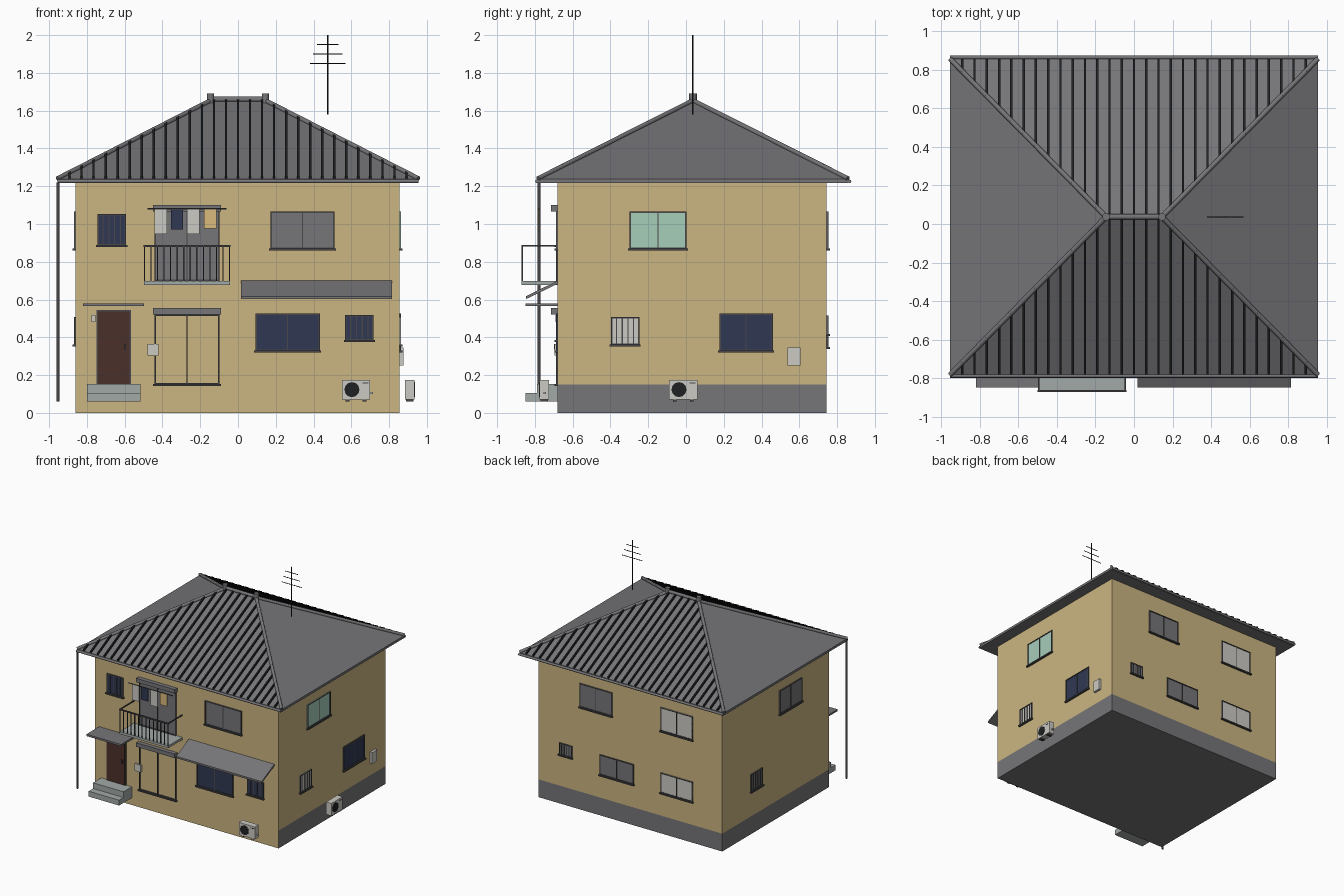
import bpy, bmesh
from mathutils import Vector, Matrix

cube = bpy.data.objects.get("Cube")
if cube:
    bpy.data.objects.remove(cube, do_unlink=True)

# Materials
COLOURS = {
    "wall_sand": (0.60, 0.46, 0.22),
    "roof_grey": (0.18, 0.18, 0.19),
    "frame_grey": (0.065, 0.065, 0.07),
    "black": (0.014, 0.015, 0.016),
    "concrete": (0.36, 0.40, 0.385),
    "off_white": (0.60, 0.59, 0.55),
    "mint": (0.38, 0.61, 0.49),
    "navy": (0.03, 0.04, 0.085),
    "door_brown": (0.07, 0.03, 0.023),
    "cloth_yellow": (0.70, 0.50, 0.20),
}
MATS = {}
for key, rgb in COLOURS.items():
    m = bpy.data.materials.new(key)
    m.use_nodes = True
    m.diffuse_color = (*rgb, 1)
    m.node_tree.nodes["Principled BSDF"].inputs["Base Color"].default_value = (*rgb, 1)
    MATS[key] = m

# House body limits and the outward mapping of each wall
X0, X1, Y0, Y1, EAVE = -0.86, 0.855, -0.68, 0.745, 1.22
WALLS = {
    "front": lambda u, v, z: Vector((u, Y0 - v, z)),
    "back": lambda u, v, z: Vector((u, Y1 + v, z)),
    "right": lambda u, v, z: Vector((X1 + v, u, z)),
    "left": lambda u, v, z: Vector((X0 - v, u, z)),
}


class Part:
    """Collects solids of several colours into one object."""

    def __init__(self, name):
        self.name, self.bm, self.slots = name, bmesh.new(), []

    def paint(self, verts, mat):
        if mat not in self.slots:
            self.slots.append(mat)
        for f in {f for v in verts for f in v.link_faces}:
            f.material_index = self.slots.index(mat)

    def box(self, a, b, mat):
        a, b = Vector(a), Vector(b)
        size = [abs(q - p) for p, q in zip(a, b)]
        mtx = Matrix.Translation((a + b) / 2) @ Matrix.Diagonal((*size, 1))
        self.paint(bmesh.ops.create_cube(self.bm, size=1, matrix=mtx)["verts"], mat)

    def on_wall(self, wall, u, v, z, mat):
        at = WALLS[wall]
        self.box(at(u[0], v[0], z[0]), at(u[1], v[1], z[1]), mat)

    def tube(self, a, b, r, mat, sides=8):
        a, b = Vector(a), Vector(b)
        mtx = Matrix.Translation((a + b) / 2) @ (b - a).to_track_quat("Z", "Y").to_matrix().to_4x4()
        self.paint(bmesh.ops.create_cone(self.bm, cap_ends=True, segments=sides, radius1=r, radius2=r,
                                         depth=(b - a).length, matrix=mtx)["verts"], mat)

    def prism(self, section, x0, x1, mat):
        ends = [[self.bm.verts.new((x, y, z)) for y, z in section] for x in (x0, x1)]
        n = len(section)
        for ring in ends:
            self.bm.faces.new(ring)
        for i in range(n):
            j = (i + 1) % n
            self.bm.faces.new((ends[0][i], ends[0][j], ends[1][j], ends[1][i]))
        self.paint(ends[0] + ends[1], mat)

    def done(self, smooth=False):
        bmesh.ops.recalc_face_normals(self.bm, faces=self.bm.faces)
        mesh = bpy.data.meshes.new(self.name)
        self.bm.to_mesh(mesh)
        self.bm.free()
        for s in self.slots:
            mesh.materials.append(MATS[s])
        ob = bpy.data.objects.new(self.name, mesh)
        bpy.context.collection.objects.link(ob)
        if smooth:
            bpy.ops.object.select_all(action="DESELECT")
            bpy.context.view_layer.objects.active = ob
            ob.select_set(True)
            bpy.ops.object.shade_smooth_by_angle(angle=0.9)
        return ob


# Walls with a grey plinth on every side but the front
p = Part("house_walls")
p.box((X0, Y0, 0), (X1, Y1, EAVE), "wall_sand")
bmesh.ops.bisect_plane(p.bm, geom=p.bm.verts[:] + p.bm.edges[:] + p.bm.faces[:],
                       plane_co=(0, 0, 0.15), plane_no=(0, 0, 1))
p.slots.append("roof_grey")
p.bm.normal_update()
for f in p.bm.faces:
    if f.calc_center_median().z < 0.15 and f.normal.y > -0.5:
        f.material_index = 1
p.done()

# Hipped roof
RX, RY0, RY1, RIDGE_Y = 0.955, -0.783, 0.857, 0.037
RIDGE_X, EDGE_Z, TOP = 0.145, 1.237, 1.65
p = Part("roof")
pts = [(x, y, z) for x in (-RX, RX) for y in (RY0, RY1) for z in (1.217, EDGE_Z)]
pts += [(x, RIDGE_Y, TOP) for x in (-RIDGE_X, RIDGE_X)]
vs = [p.bm.verts.new(c) for c in pts]
bmesh.ops.convex_hull(p.bm, input=vs)
bmesh.ops.dissolve_limit(p.bm, angle_limit=0.01, verts=p.bm.verts[:], edges=p.bm.edges[:])
p.paint(p.bm.verts[:], "roof_grey")
p.done()

# Dark battens on the front and back slopes
p = Part("roof_battens")
for i in range(-14, 15):
    x = i * 0.0637
    t = min(1, (RX - abs(x)) / (RX - RIDGE_X))
    for edge in (RY0, RY1):
        y, z = edge + (RIDGE_Y - edge) * t, EDGE_Z + (TOP - EDGE_Z) * t
        p.prism([(edge, EDGE_Z), (y, z), (y, z + 0.016), (edge, EDGE_Z + 0.016)],
                x - 0.006, x + 0.006, "black")
p.done()

# Ridge, hips and end caps
p = Part("roof_ridge_and_hips")
p.tube((-RIDGE_X, RIDGE_Y, 1.66), (RIDGE_X, RIDGE_Y, 1.66), 0.014, "roof_grey")
for s in (-1, 1):
    p.tube((s * RIDGE_X, RIDGE_Y, 1.64), (s * RIDGE_X, RIDGE_Y, 1.69), 0.02, "roof_grey", 10)
    for edge in (RY0, RY1):
        p.tube((s * RX, edge, EDGE_Z + 0.004), (s * RIDGE_X, RIDGE_Y, TOP + 0.004), 0.013, "roof_grey")
p.done(True)

p = Part("gutters_and_downpipe")
for y in (RY0 - 0.006, RY1 + 0.008):
    p.tube((-RX, y, 1.226), (RX, y, 1.226), 0.01, "roof_grey")
p.tube((-0.953, -0.778, 0.06), (-0.953, -0.778, EAVE), 0.008, "frame_grey")
p.done(True)

# Aerial
p = Part("aerial")
p.tube((0.475, RIDGE_Y, 1.58), (0.475, RIDGE_Y, 2.0), 0.004, "black", 6)
for z, half in ((1.85, 0.095), (1.90, 0.077), (1.95, 0.058)):
    p.tube((0.475 - half, RIDGE_Y, z), (0.475 + half, RIDGE_Y, z), 0.003, "black", 6)
p.done()


def window(name, wall, u0, u1, z0, z1, pane, bars=0, sill=True):
    p = Part(name)
    w, out = 0.008, (0, 0.009)
    if pane:
        p.on_wall(wall, (u0, u1), (0, 0.005), (z0, z1), pane)
    for u in (u0, u1 - w):
        p.on_wall(wall, (u, u + w), out, (z0, z1), "frame_grey")
    for z in (z0, z1 - w):
        p.on_wall(wall, (u0, u1), out, (z, z + w), "frame_grey")
    count = bars or 1
    for i in range(1, count + 1):
        u = u0 + (u1 - u0) * i / (count + 1)
        p.on_wall(wall, (u - 0.003, u + 0.003), out, (z0, z1), "frame_grey")
    if sill:
        p.on_wall(wall, (u0 - 0.007, u1 + 0.007), (0, 0.017), (z0 - 0.008, z0 + 0.003), "frame_grey")
    p.done()


# Windows
window("front_upper_small_window", "front", -0.745, -0.592, 0.887, 1.052, "navy", 4)
window("front_upper_window", "front", 0.172, 0.512, 0.867, 1.067, "roof_grey")
window("front_lower_window", "front", 0.093, 0.433, 0.327, 0.527, "navy")
window("front_lower_small_window", "front", 0.567, 0.718, 0.383, 0.517, "navy", 4)
window("balcony_door", "front", -0.443, -0.098, 0.697, 1.075, "roof_grey", sill=False)
window("patio_door", "front", -0.443, -0.098, 0.15, 0.52, None)
window("right_upper_window", "right", -0.30, 0.003, 0.867, 1.067, "mint")
window("right_lower_small_window", "right", -0.398, -0.247, 0.36, 0.507, "off_white", 4)
window("right_lower_window", "right", 0.177, 0.46, 0.327, 0.527, "navy")
window("left_upper_window", "left", -0.31, -0.015, 0.867, 1.067, "roof_grey")
window("left_lower_small_window", "left", 0.215, 0.37, 0.36, 0.507, "roof_grey", 4)
window("back_upper_window_a", "back", 0.165, 0.467, 0.867, 1.067, "roof_grey")
window("back_upper_window_b", "back", -0.587, -0.29, 0.867, 1.067, "off_white")
window("back_lower_small_window", "back", 0.54, 0.66, 0.415, 0.515, "roof_grey", 4)
window("back_lower_window_a", "back", -0.035, 0.28, 0.345, 0.515, "roof_grey")
window("back_lower_window_b", "back", -0.587, -0.29, 0.345, 0.515, "off_white")

# Shutter boxes over the two glazed doors
for name, z in (("balcony_shutter_box", (1.067, 1.10)), ("patio_shutter_box", (0.522, 0.556))):
    p = Part(name)
    p.on_wall("front", (-0.45, -0.09), (0, 0.035), z, "roof_grey")
    p.done()

# Entrance: door, knob, canopy, steps, letter box
p = Part("front_door")
p.on_wall("front", (-0.748, -0.567), (0, 0.006), (0.15, 0.545), "frame_grey")
p.on_wall("front", (-0.74, -0.575), (0, 0.009), (0.15, 0.537), "door_brown")
p.on_wall("front", (-0.602, -0.592), (0, 0.02), (0.335, 0.365), "frame_grey")
p.done()
p = Part("door_canopy")
p.on_wall("front", (-0.82, -0.497), (0, 0.17), (0.565, 0.58), "roof_grey")
p.done()
p = Part("entrance_steps")
p.on_wall("front", (-0.80, -0.515), (0, 0.17), (0.06, 0.105), "concrete")
p.on_wall("front", (-0.80, -0.515), (0, 0.11), (0.105, 0.153), "concrete")
p.done()
for name, wall, u, v, z in (("letter_box", "front", (-0.775, -0.755), 0.012, (0.48, 0.517)),
                            ("front_meter_box", "front", (-0.48, -0.422), 0.015, (0.305, 0.365)),
                            ("right_meter_box", "right", (0.537, 0.607), 0.02, (0.252, 0.347))):
    p = Part(name)
    p.on_wall(wall, u, (0, v), z, "off_white")
    p.done()

# Sloping awning
p = Part("awning")
p.prism([(Y0, 0.70), (-0.848, 0.617), (-0.848, 0.602), (Y0, 0.683)], 0.017, 0.815, "roof_grey")
p.done()

# Balcony with front balusters
p = Part("balcony")
p.on_wall("front", (-0.497, -0.043), (0, 0.19), (0.677, 0.697), "concrete")
for i in range(14):
    x = -0.495 + 0.45 * i / 13
    p.on_wall("front", (x - 0.003, x + 0.003), (0.184, 0.19), (0.697, 0.885), "frame_grey")
p.on_wall("front", (-0.50, -0.04), (0.182, 0.192), (0.878, 0.888), "frame_grey")
for x in (-0.495, -0.045):
    p.on_wall("front", (x - 0.004, x + 0.004), (0, 0.19), (0.88, 0.888), "frame_grey")
p.done()

# Washing line
p = Part("washing_line")
p.tube((-0.478, -0.78, 1.08), (-0.062, -0.78, 1.08), 0.004, "frame_grey", 6)
for x, low, mat in ((-0.408, 0.947, "off_white"), (-0.323, 0.972, "navy"),
                    (-0.237, 0.947, "off_white"), (-0.148, 0.977, "cloth_yellow")):
    p.on_wall("front", (x - 0.033, x + 0.033), (0.098, 0.103), (low, 1.077), mat)
p.done()

# Air conditioners
for wall, u, v in (("front", 0.55, 0.045), ("right", -0.09, 0.03)):
    p = Part(wall + "_air_conditioner")
    face = v + 0.05
    p.on_wall(wall, (u, u + 0.15), (v, face), (0.07, 0.175), "off_white")
    for f in (0.02, 0.11):
        p.on_wall(wall, (u + f, u + f + 0.02), (v + 0.005, face - 0.005), (0.06, 0.07), "frame_grey")
    at = WALLS[wall]
    p.tube(at(u + 0.053, face - 0.01, 0.123), at(u + 0.053, face + 0.003, 0.123), 0.04, "black", 12)
    p.on_wall(wall, (u + 0.108, u + 0.14), (face, face + 0.002), (0.155, 0.16), "frame_grey")
    p.on_wall(wall, (u + 0.15, u + 0.165), (v + 0.015, v + 0.03), (0.1, 0.11), "off_white")
    p.done()
